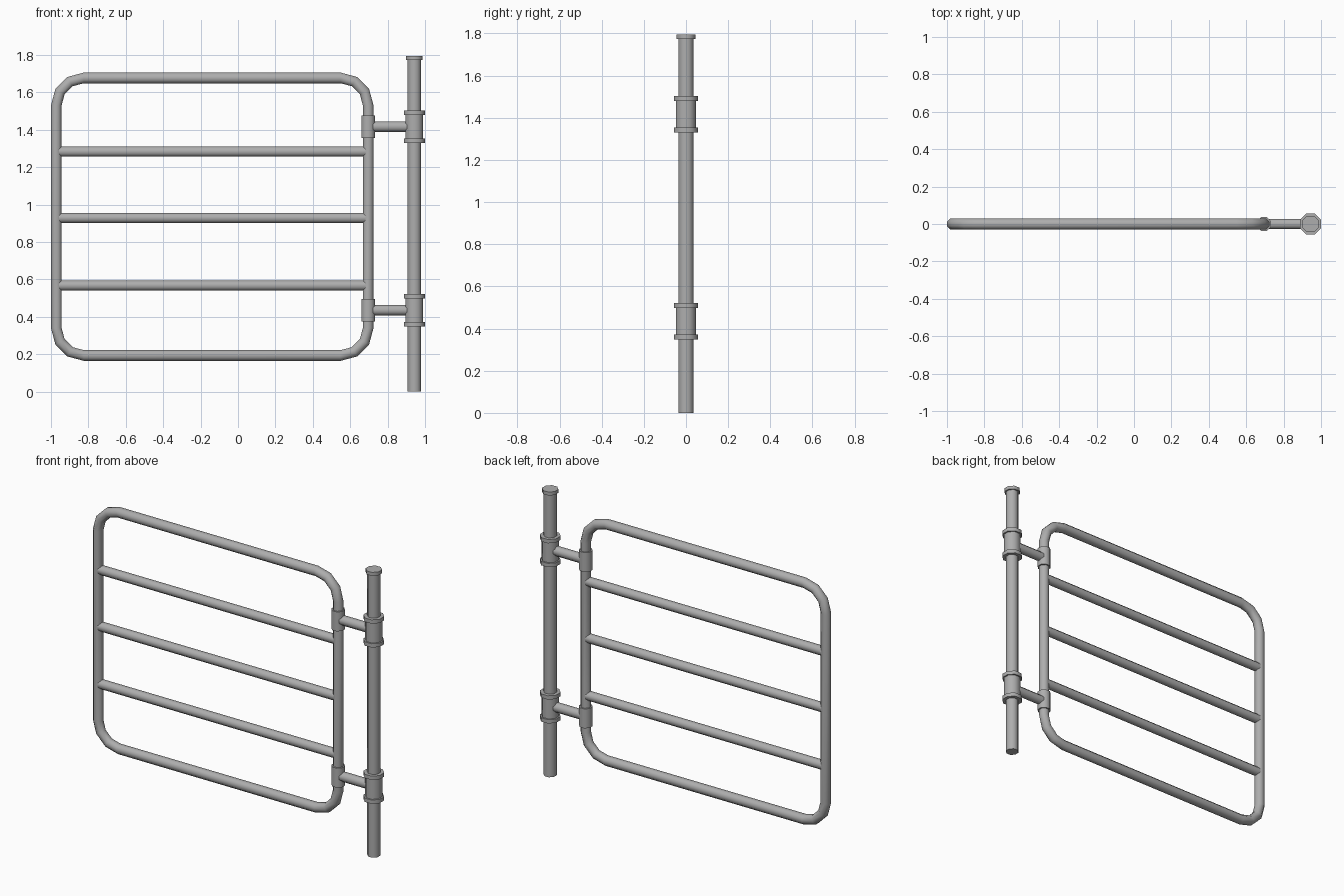
import bpy, bmesh
from math import sin, cos, pi, radians
from mathutils import Matrix, Vector

cube = bpy.data.objects.get("Cube")
if cube:
    bpy.data.objects.remove(cube, do_unlink=True)

SIDES = 8
metal = bpy.data.materials.new("galvanised grey")
metal.use_nodes = True
GREY = (0.42, 0.42, 0.42, 1)
metal.diffuse_color = GREY
metal.node_tree.nodes["Principled BSDF"].inputs["Base Color"].default_value = GREY


def finish(name, bm):
    bmesh.ops.recalc_face_normals(bm, faces=bm.faces)
    mesh = bpy.data.meshes.new(name)
    bm.to_mesh(mesh)
    bm.free()
    mesh.materials.append(metal)
    obj = bpy.data.objects.new(name, mesh)
    bpy.context.collection.objects.link(obj)
    bpy.ops.object.select_all(action="DESELECT")
    obj.select_set(True)
    bpy.context.view_layer.objects.active = obj
    bpy.ops.object.shade_smooth_by_angle(angle=radians(50))
    return obj


def add_tube(bm, start, end, apothem):
    """Octagonal tube between two points, flat sides facing the axes."""
    a, b = Vector(start), Vector(end)
    turn = Matrix.Rotation(pi / 2, 4, "Y") if abs((b - a).x) > 0 else Matrix()
    place = Matrix.Translation((a + b) / 2) @ turn @ Matrix.Rotation(pi / SIDES, 4, "Z")
    r = apothem / cos(pi / SIDES)
    bmesh.ops.create_cone(bm, cap_ends=True, segments=SIDES, radius1=r, radius2=r,
                          depth=(b - a).length, matrix=place)


def tube(name, start, end, apothem):
    bm = bmesh.new()
    add_tube(bm, start, end, apothem)
    return finish(name, bm)


POST_X = 0.943
LEFT, RIGHT, BOTTOM, TOP = -0.9715, 0.696, 0.193, 1.677
CORNER = 0.147

# Rounded gate frame: an octagonal section swept round a closed loop
bm = bmesh.new()
rings = []
section = 0.0285 / cos(pi / SIDES)
corners = [(RIGHT - CORNER, TOP - CORNER), (LEFT + CORNER, TOP - CORNER),
           (LEFT + CORNER, BOTTOM + CORNER), (RIGHT - CORNER, BOTTOM + CORNER)]
for quarter, (cx, cz) in enumerate(corners):
    for step in range(4):
        a = quarter * pi / 2 + step * pi / 6
        ring = []
        for s in range(SIDES):
            t = (s + 0.5) * 2 * pi / SIDES
            d = CORNER + section * cos(t)
            ring.append(bm.verts.new((cx + d * cos(a), section * sin(t), cz + d * sin(a))))
        rings.append(ring)
for i, ring in enumerate(rings):
    following = rings[(i + 1) % len(rings)]
    for s in range(SIDES):
        n = (s + 1) % SIDES
        bm.faces.new((ring[s], ring[n], following[n], following[s]))
finish("gate_frame", bm)

# Horizontal rails
for name, z in (("lower_rail", 0.567), ("middle_rail", 0.928), ("upper_rail", 1.283)):
    tube(name, (LEFT, 0, z), (RIGHT, 0, z), 0.0268)

# Hinge post and its cap
tube("post", (POST_X, 0, 0), (POST_X, 0, 1.78), 0.0355)
tube("post_cap", (POST_X, 0, 1.773), (POST_X, 0, 1.795), 0.044)

# Hinges: post collar with two flanges, arm, and sleeve on the frame
for name, z in (("lower", 0.435), ("upper", 1.416)):
    bm = bmesh.new()
    add_tube(bm, (POST_X, 0, z - 0.08), (POST_X, 0, z + 0.08), 0.047)
    for side in (-1, 1):
        add_tube(bm, (POST_X, 0, z + side * 0.063), (POST_X, 0, z + side * 0.087), 0.056)
    finish(name + "_hinge_collar", bm)
    tube(name + "_hinge_arm", (RIGHT, 0, z), (POST_X, 0, z), 0.0275)
    tube(name + "_frame_sleeve", (RIGHT, 0, z - 0.061), (RIGHT, 0, z + 0.061), 0.037)
